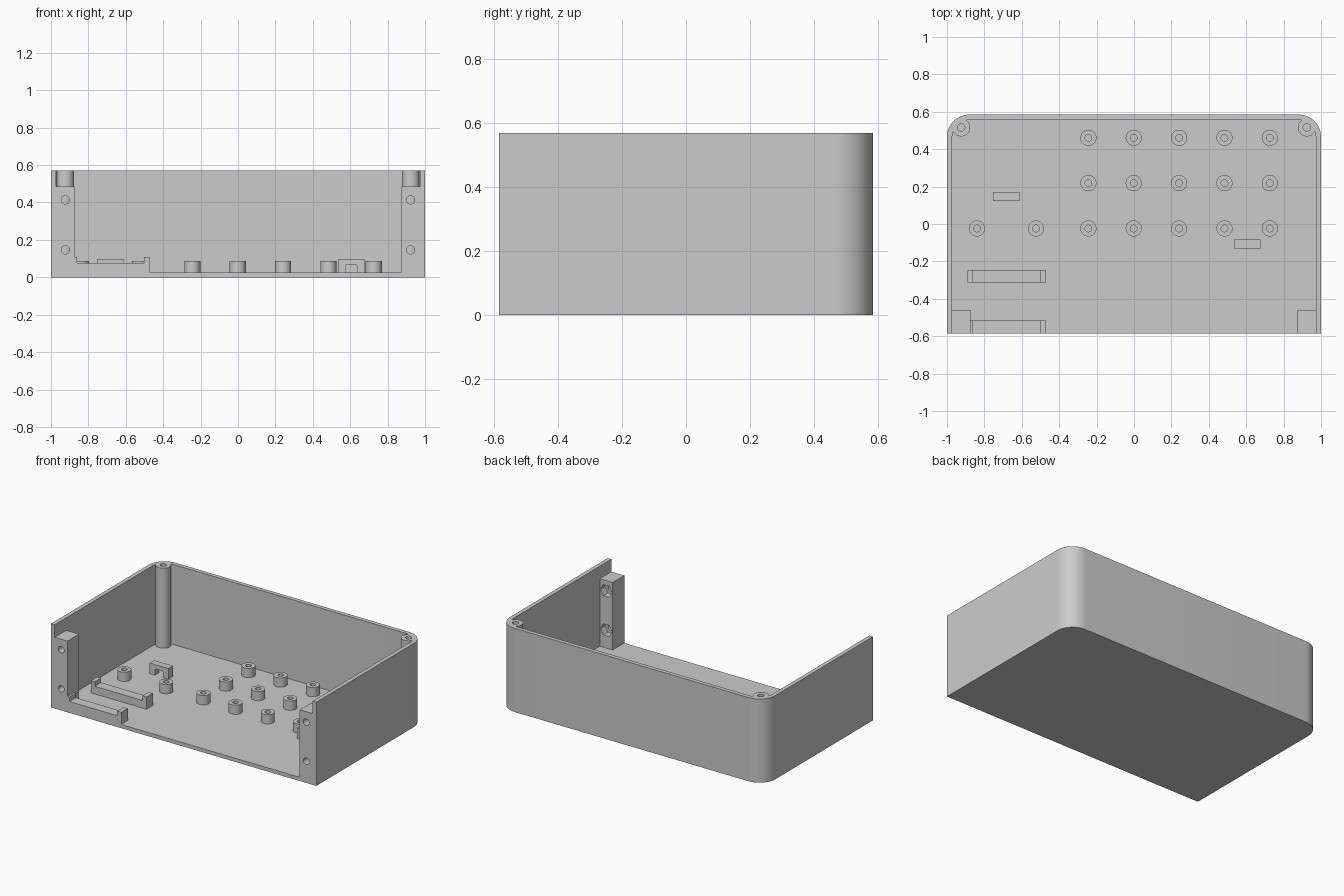
import bpy, bmesh
from math import sin, cos, pi, radians
from mathutils import Matrix, Vector

cube = bpy.data.objects.get("Cube")
if cube:
    bpy.data.objects.remove(cube, do_unlink=True)

GREY = (0.6, 0.6, 0.6, 1)
grey = bpy.data.materials.new("light grey plastic")
grey.use_nodes = True
grey.diffuse_color = GREY
grey.node_tree.nodes["Principled BSDF"].inputs["Base Color"].default_value = GREY

W, D, H = 1.0, 0.585, 0.57      # half width, half depth, height
WALL, FLOOR, RADIUS = 0.028, 0.025, 0.12
parts = []


def finish(name, bm):
    bmesh.ops.recalc_face_normals(bm, faces=bm.faces)
    mesh = bpy.data.meshes.new(name)
    bm.to_mesh(mesh)
    bm.free()
    mesh.materials.append(grey)
    obj = bpy.data.objects.new(name, mesh)
    bpy.context.collection.objects.link(obj)
    parts.append(obj)
    return obj


def prism(name, points, low, high, axis="Z"):
    """Extrude an outline: (x, y) along z, or (x, z) along y."""
    bm = bmesh.new()
    place = (lambda a, b, c: (a, b, c)) if axis == "Z" else (lambda a, b, c: (a, c, b))
    face = bm.faces.new([bm.verts.new(place(a, b, low)) for a, b in points])
    ext = bmesh.ops.extrude_face_region(bm, geom=[face])["geom"]
    moved = [v for v in ext if isinstance(v, bmesh.types.BMVert)]
    bmesh.ops.translate(bm, verts=moved, vec=Vector(place(0, 0, high - low)))
    return finish(name, bm)


def circle(x, y, r, n=32):
    return [(x + r * cos(2 * pi * i / n), y + r * sin(2 * pi * i / n)) for i in range(n)]


def tray_outline(w, front, back, r, n=16):
    """Rectangle whose two back corners are rounded."""
    pts = [(-w, front), (w, front)]
    for cx, start in ((w - r, 0), (r - w, pi / 2)):
        for i in range(n + 1):
            a = start + pi / 2 * i / n
            pts.append((cx + r * cos(a), back - r + r * sin(a)))
    return pts


def cut(obj, cutter):
    cutter.hide_render = True
    mod = obj.modifiers.new("cut", "BOOLEAN")
    mod.operation = "DIFFERENCE"
    mod.solver = "EXACT"
    mod.object = cutter
    bpy.context.view_layer.objects.active = obj
    bpy.ops.object.modifier_apply(modifier=mod.name)
    parts.remove(cutter)
    bpy.data.objects.remove(cutter, do_unlink=True)


def drilled_post(name, x, y, r, hole, top, bottom):
    """Round post with a blind hole from the top, turned from a profile."""
    bm = bmesh.new()
    profile = [(0, bottom), (hole, bottom), (hole, top), (r, top), (r, FLOOR - 0.005)]
    verts = [bm.verts.new((a, 0, z)) for a, z in profile]
    edges = [bm.edges.new(pair) for pair in zip(verts, verts[1:])]
    bmesh.ops.spin(bm, geom=verts + edges, cent=(0, 0, 0), axis=(0, 0, 1),
                   angle=2 * pi, steps=32)
    bmesh.ops.remove_doubles(bm, verts=bm.verts, dist=0.0001)
    bm.transform(Matrix.Translation((x, y, 0)))
    return finish(name, bm)


# Open-fronted tray with rounded back corners
tray = prism("tray", tray_outline(W, -D, D, RADIUS), 0, H)
cut(tray, prism("cavity", tray_outline(W - WALL, -D - 0.1, D - WALL, RADIUS - WALL),
                FLOOR, H + 0.1))

# Corner screw posts and front mounting blocks, one per side
for side, s in (("right", -1), ("left", 1)):
    drilled_post("corner_post_" + side, s * 0.924, 0.516, 0.048, 0.02, H, 0.3)

    x0, x1 = sorted((s * 0.875, s * (W - WALL + 0.005)))
    block = prism("mounting_block_" + side,
                  [(x0, -D), (x1, -D), (x1, -0.46), (x0, -0.46)], FLOOR - 0.005, 0.485)
    for z in (0.147, 0.414):
        cut(block, prism("screw_hole", circle(s * 0.923, z, 0.022), -D - 0.1, -0.4, "Y"))
        cut(block, prism("nut_pocket", circle(s * 0.923, z, 0.044, 6), -0.51, -0.4, "Y"))

# Circuit board standoffs: a grid plus an odd pair
spots = [(-0.244 + 0.2425 * i, -0.024 + 0.2425 * j) for i in range(5) for j in range(3)]
spots += [(-0.84, -0.024), (-0.524, -0.024)]
for x, y in spots:
    drilled_post("standoff", x, y, 0.043, 0.018, 0.088, FLOOR + 0.002)

# Two cradles: low bars with raised ends
base = FLOOR - 0.005
for name, y0, y1 in (("rear_cradle", -0.313, -0.245), ("front_cradle", -D, -0.515)):
    prism(name, [(-0.89, base), (-0.47, base), (-0.47, 0.108), (-0.502, 0.108),
                 (-0.502, 0.077), (-0.86, 0.077), (-0.86, 0.108), (-0.89, 0.108)],
          y0, y1, "Y")

# Cable tie bridges: small arches with clipped inner corners
for name, x, y in (("bridge_right", -0.682, 0.148), ("bridge_left", 0.606, -0.107)):
    half = [(0.071, base), (0.071, 0.098), ]
    inner = [(0.032, 0.06), (0.032, base)]
    arch = [(x - a, z) for a, z in half] + [(x + a, z) for a, z in reversed(half)]
    arch += [(x + a, z) for a, z in reversed(inner)] + [(x + 0.024, 0.068), (x - 0.024, 0.068)]
    arch += [(x - a, z) for a, z in inner]
    prism(name, arch, y - 0.024, y + 0.024, "Y")

# Smooth the round surfaces, keep edges sharp
bpy.ops.object.select_all(action="DESELECT")
for obj in parts:
    obj.select_set(True)
bpy.context.view_layer.objects.active = tray
bpy.ops.object.shade_smooth_by_angle(angle=radians(30))
